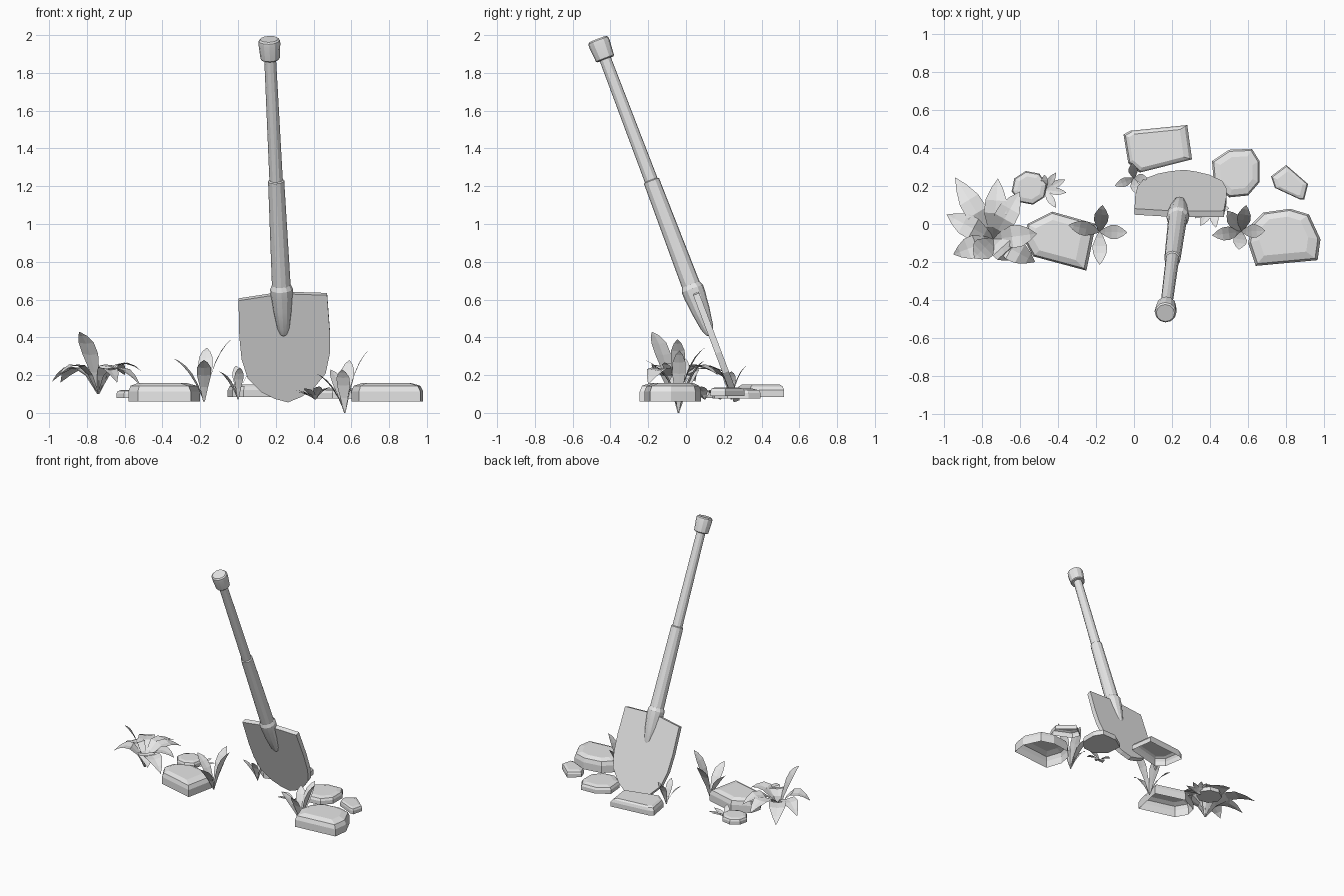
import bpy, bmesh
from math import sin, cos, pi, radians
from mathutils import Vector, Matrix

cube = bpy.data.objects.get("Cube")
if cube:
    bpy.data.objects.remove(cube, do_unlink=True)

grey = bpy.data.materials.new("plain_grey")
grey.use_nodes = True
grey.diffuse_color = (0.8, 0.8, 0.8, 1)
grey.node_tree.nodes["Principled BSDF"].inputs["Base Color"].default_value = (0.8, 0.8, 0.8, 1)


def finish(name, bm, matrix=None, smooth=False, solid=True):
    """Turn a bmesh into a named object."""
    if solid:
        bmesh.ops.recalc_face_normals(bm, faces=bm.faces)
    mesh = bpy.data.meshes.new(name)
    bm.to_mesh(mesh)
    bm.free()
    mesh.materials.append(grey)
    obj = bpy.data.objects.new(name, mesh)
    bpy.context.collection.objects.link(obj)
    if matrix:
        obj.matrix_world = matrix
    if smooth:
        bpy.ops.object.select_all(action='DESELECT')
        obj.select_set(True)
        bpy.context.view_layer.objects.active = obj
        bpy.ops.object.shade_smooth_by_angle(angle=radians(20))


def loft(bm, rings, bottom=True):
    """Skin a stack of equal rings and cap the ends."""
    loops = [[bm.verts.new(p) for p in ring] for ring in rings]
    n = len(loops[0])
    for a, b in zip(loops, loops[1:]):
        for i in range(n):
            j = (i + 1) % n
            bm.faces.new((a[i], a[j], b[j], b[i]))
    if bottom:
        bm.faces.new(loops[0][::-1])
    bm.faces.new(loops[-1])


def lathe(name, profile, matrix, sides=12):
    bm = bmesh.new()
    loft(bm, [[(r * cos(2 * pi * i / sides), r * sin(2 * pi * i / sides), z)
               for i in range(sides)] for r, z in profile])
    finish(name, bm, matrix, smooth=True)


# Leaning frame of the spade: origin at the collar, local z up the handle
collar = Vector((0.23, 0.034, 0.656))
axis = (Vector((0.165, -0.468, 1.98)) - collar).normalized()
back = axis.cross(Vector((1, 0, 0))).normalized()
side = back.cross(axis)
lean = Matrix.Translation(collar) @ Matrix((side, back, axis)).transposed().to_4x4()

# Handle, sleeve, end cap and socket
lathe("handle", [(0.036, 0.55), (0.031, 1.34)], lean)
lathe("handle_sleeve", [(0.05, -0.02), (0.043, 0.59), (0.043, 0.612), (0.034, 0.618)], lean)
lathe("end_cap", [(0.046, 1.302), (0.051, 1.307), (0.058, 1.39), (0.056, 1.408), (0.048, 1.416)], lean)
lathe("collar", [(0.047, 0.03), (0.06, 0.0), (0.058, -0.045), (0.05, -0.1)], lean)
lathe("socket", [(0.058, -0.03), (0.05, -0.12), (0.034, -0.22), (0.02, -0.255), (0.008, -0.265)], lean)

# Blade, a mirrored half outline, a little skewed, given thickness
half = [(0.235, -0.048), (0.24, -0.25), (0.234, -0.38), (0.207, -0.49), (0.135, -0.575), (0.07, -0.615)]
outline = [(0, -0.025)] + half + [(0, -0.64)] + [(-x, z) for x, z in reversed(half)]
bm = bmesh.new()
loft(bm, [[(x + 0.005, y, z + 0.02 * x) for x, z in outline] for y in (-0.008, 0.026)])
finish("blade", bm, lean)


# Stones: straight sides below a softly sloping top; the large ones are open underneath
def stone(name, points, low, high, top=0.68, bottom=False):
    mid = sum((Vector(p) for p in points), Vector((0, 0))) / len(points)

    def ring(scale, share):
        return [(*(mid + (Vector(p) - mid) * scale), low + share * (high - low)) for p in points]
    bm = bmesh.new()
    loft(bm, [ring(1, 0), ring(1, 0.55), ring(0.93, 0.85), ring(top, 1)], bottom)
    finish(name, bm)


stone("stone_left", [(-0.56, 0), (-0.43, 0.065), (-0.2, 0), (-0.25, -0.245), (-0.53, -0.17),
                     (-0.58, -0.08)], 0.06, 0.158)
stone("stone_left_small", [(-0.55 + 0.095 * cos(k * pi / 4 + 0.2), 0.19 + 0.09 * sin(k * pi / 4 + 0.2))
                           for k in range(8)], 0.08, 0.122, bottom=True)
stone("stone_back", [(-0.055, 0.47), (-0.02, 0.49), (0.28, 0.52), (0.305, 0.34), (0.03, 0.27),
                     (-0.03, 0.32)], 0.085, 0.15, 0.8)
stone("stone_back_round", [(0.41, 0.33), (0.5, 0.39), (0.62, 0.395), (0.66, 0.33), (0.66, 0.22),
                           (0.6, 0.15), (0.5, 0.14), (0.42, 0.21)], 0.075, 0.128, bottom=True)
stone("stone_back_small", [(0.8, 0.31), (0.915, 0.21), (0.895, 0.13), (0.87, 0.13), (0.74, 0.19),
                           (0.72, 0.25)], 0.09, 0.135)
stone("stone_right", [(0.62, 0), (0.68, 0.06), (0.82, 0.08), (0.92, 0.05), (0.98, -0.08),
                      (0.965, -0.19), (0.64, -0.22), (0.6, -0.1)], 0.06, 0.158)


# Plants: arching leaves with a slight fold, fanning out of one base point
def plant(name, base, tips, width, rise=0.0):
    base = Vector(base)
    bm = bmesh.new()
    for tip in map(Vector, tips):
        run = tip - base
        across = Vector((-run.y, run.x, 0)).normalized()
        bend = base + Vector((run.x * 0.35, run.y * 0.35, max(run.z * 0.75, rise)))
        rows = []
        for t, w in ((0, 0.12), (0.25, 0.55), (0.5, 0.95), (0.7, 0.9), (0.87, 0.5)):
            p = base * (1 - t) ** 2 + bend * 2 * t * (1 - t) + tip * t * t
            wide = across * width * w / 2
            lift = Vector((0, 0, width * w * 0.06))
            rows.append([bm.verts.new(q) for q in (p - wide + lift, p, p + wide + lift)])
        for a, b in zip(rows, rows[1:]):
            for i in (0, 1):
                bm.faces.new((a[i + 1], a[i], b[i], b[i + 1]))
        end = bm.verts.new(tip)
        for i in (0, 1):
            bm.faces.new((rows[-1][i + 1], rows[-1][i], end))
    finish(name, bm, solid=False)


plant("plant_left", (-0.74, -0.08, 0.1),
      [(-0.94, 0.245, 0.16), (-0.715, 0.24, 0.19), (-0.6, 0.17, 0.2), (-0.51, -0.05, 0.22),
       (-0.52, -0.2, 0.15), (-0.64, -0.19, 0.16), (-0.95, -0.16, 0.2), (-0.985, 0.05, 0.165),
       (-0.84, -0.18, 0.43)], 0.125, rise=0.24)
plant("plant_left_small", (-0.47, 0.18, 0.07),
      [(-0.41, 0.27, 0.12), (-0.36, 0.235, 0.11), (-0.355, 0.165, 0.11), (-0.41, 0.085, 0.12),
       (-0.47, 0.26, 0.13)], 0.04)
plant("plant_centre_left", (-0.18, -0.04, 0.06),
      [(-0.165, 0.1, 0.345), (-0.035, -0.045, 0.39), (-0.18, -0.215, 0.28), (-0.345, -0.005, 0.29)], 0.08)
plant("plant_behind_blade", (0, 0.24, 0.07),
      [(-0.1, 0.2, 0.22), (-0.01, 0.32, 0.25), (0.07, 0.24, 0.22), (0.01, 0.16, 0.24)], 0.05)
plant("plant_right", (0.565, -0.04, 0),
      [(0.59, 0.1, 0.28), (0.41, -0.06, 0.21), (0.69, -0.035, 0.33), (0.55, -0.135, 0.23),
       (0.49, 0.07, 0.23)], 0.075)
plant("plant_right_small", (0.41, 0.1, 0.07),
      [(0.32, 0.03, 0.11), (0.35, -0.01, 0.13), (0.43, -0.02, 0.14), (0.5, 0.08, 0.14),
       (0.31, 0.1, 0.12)], 0.05)
